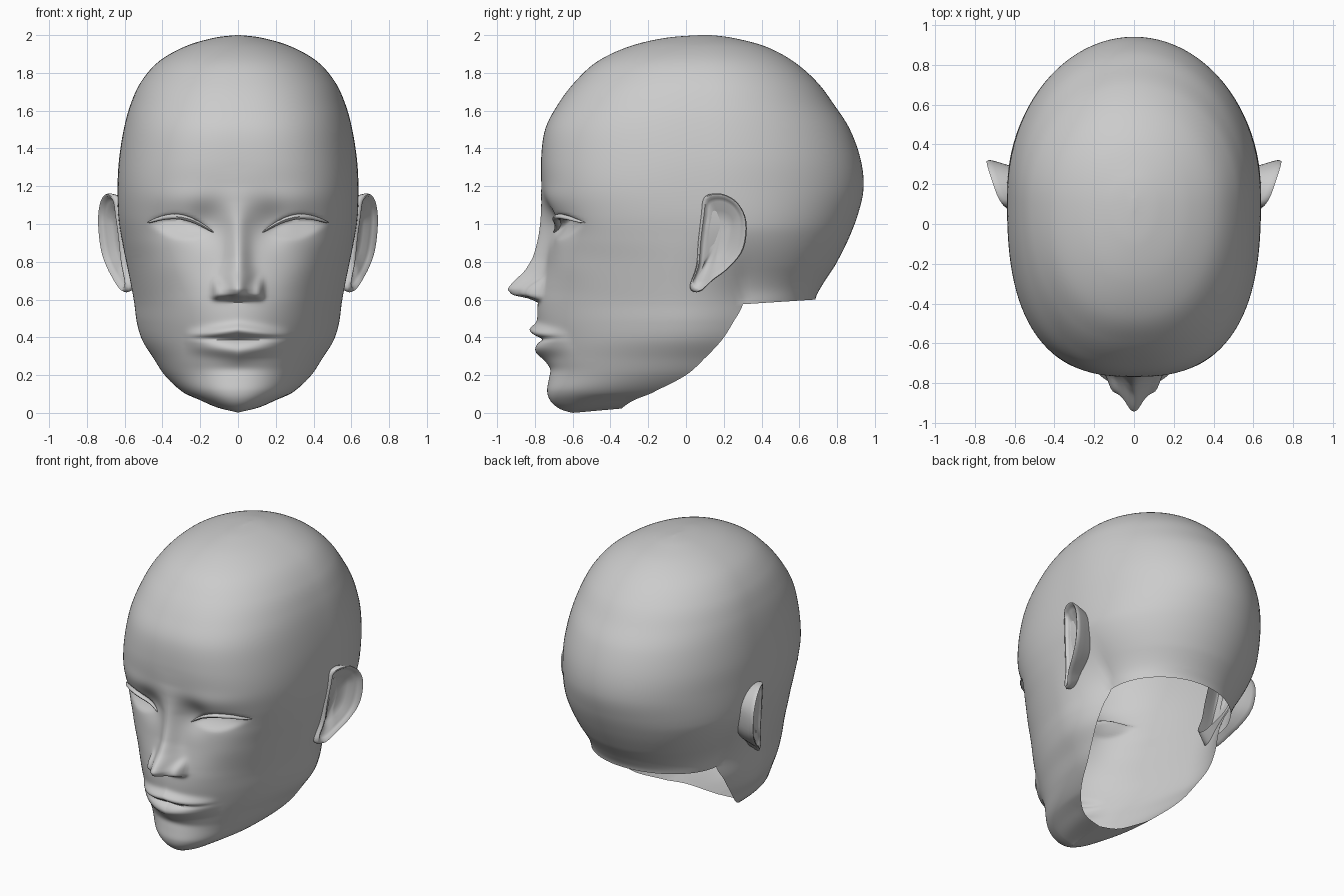
import bpy, bmesh, math
from mathutils import Vector
from mathutils.bvhtree import BVHTree

if "Cube" in bpy.data.objects:
    bpy.data.objects.remove(bpy.data.objects["Cube"])

clay = bpy.data.materials.new("clay grey")
clay.diffuse_color = (0.6, 0.6, 0.6, 1)
clay.use_nodes = True
clay.node_tree.nodes["Principled BSDF"].inputs["Base Color"].default_value = clay.diffuse_color


def make(name, bm):
    bmesh.ops.recalc_face_normals(bm, faces=bm.faces)
    me = bpy.data.meshes.new(name)
    bm.to_mesh(me)
    bm.free()
    me.materials.append(clay)
    ob = bpy.data.objects.new(name, me)
    bpy.context.collection.objects.link(ob)
    bpy.context.view_layer.objects.active = ob
    ob.select_set(True)
    bpy.ops.object.shade_smooth_by_angle(angle=math.radians(60))
    ob.select_set(False)
    return ob


def spline(p, t):
    """Catmull-Rom through tuples, t in index units."""
    i = min(int(t), len(p) - 2)
    f = t - i
    q = [p[max(0, min(len(p) - 1, i + k))] for k in (-1, 0, 1, 2)]
    return [b + 0.5 * f * (c - a + f * (2 * a - 5 * b + 4 * c - d + f * (3 * (b - c) + d - a)))
            for a, b, c, d in zip(*q)]


def lerp(tab, x):
    for (x0, y0), (x1, y1) in zip(tab, tab[1:]):
        if x0 <= x <= x1:
            return y0 + (y1 - y0) * (x - x0) / (x1 - x0)
    return 0.0


def g(v, c, s):
    return math.exp(-((v - c) / s) ** 2)


def step(v, e, s):
    return 1 / (1 + math.exp(max(-40, min(40, -(v - e) / s))))


# head sections: height, front y, back y, half width, y of widest point, squareness
ROWS = [
    (.0, -.60, .69, .002, -.34, 2), (.02, -.665, .69, .12, -.32, 2.1),
    (.06, -.715, .69, .205, -.27, 2.2), (.116, -.735, .69, .30, -.16, 2.2),
    (.20, -.725, .69, .39, 0, 2.15), (.29, -.74, .69, .455, .10, 2.1),
    (.386, -.765, .69, .525, .19, 2), (.48, -.785, .69, .56, .25, 2),
    (.575, -.785, .685, .575, .30, 2.1), (.66, -.77, .72, .585, .28, 2.2),
    (.80, -.74, .80, .605, .25, 2.4), (.92, -.73, .86, .62, .21, 2.6),
    (1.05, -.74, .91, .635, .18, 2.7), (1.19, -.76, .94, .638, .15, 2.7),
    (1.34, -.767, .925, .63, .15, 2.6), (1.50, -.746, .868, .605, .14, 2.5),
    (1.63, -.68, .785, .57, .13, 2.4), (1.75, -.59, .695, .515, .12, 2.3),
    (1.86, -.47, .57, .42, .11, 2.2), (1.94, -.30, .42, .28, .10, 2.1),
    (1.985, -.11, .25, .13, .10, 2), (2.0, .07, .13, .01, .10, 2)]
NECK = 8

NOSE = [(.585, 0), (.605, .05), (.625, .145), (.655, .175), (.69, .155), (.75, .105),
        (.82, .075), (.92, .055), (1.02, .035), (1.12, .015), (1.2, .004), (1.3, 0)]
NOSE_W = [(.5, .075), (.62, .078), (.7, .072), (.8, .06), (1.0, .06), (1.3, .12)]


def lid(u):
    return .957 + .05 * u + .055 * math.sin(math.pi * u)


def relief(x, z):
    """Forward push of the face at a point."""
    x = abs(x)
    d = lerp(NOSE, z) * math.exp(-(x / max(.03, lerp(NOSE_W, z))) ** 2)
    # nostril wings
    wing = .085 * math.exp(-((x - .085) / .048) ** 4)
    wing *= step(z, .607, .007) * (1 - step(z, .69, .016))
    d = (d ** 3 + wing ** 3) ** (1 / 3)
    # lips
    v = min(1, x / .285)
    f = 1 - v ** 2.5
    zc = .388 + .01 * v
    d += f * .05 * g(z, .438 - .035 * v, .032)
    d += f * .048 * g(z, .328 + .04 * v, .046)
    d -= f * .022 * g(z, zc, .013)
    d -= .010 * g(z, .23, .03) * g(x, 0, .2)
    # brow, socket, cheekbone
    d += .008 * g(z, 1.14, .06) * g(x, .28, .2)
    d -= .042 * g(x, .17, .09) * g(z, 1.0, .10) + .02 * g(x, .34, .12) * g(z, .99, .07)
    d += .012 * g(x, .36, .12) * g(z, .78, .1)
    # eye opening, set back under the lid
    u = (x - .13) / .35
    if 0 < u < 1:
        top, bot = lid(u), .955 + .045 * u - .055 * math.sin(math.pi * u)
        inside = step(z, bot, .006) * (1 - step(z, top, .004))
        d -= inside * math.sin(math.pi * u) ** .5 * (.006 + .055 * max(0, z - bot) / .1)
    return d


def taper(y, z):
    """Draws the jaw corner and nape in toward the neck."""
    t = max(0, min(1, (1.0 - z) / .425))
    k = max(0, min(1, (y + .1) / .4))
    return 1 - .23 * t * t * (3 - 2 * t) * k * k


# head shell, open at the neck
F, B, SUB = 60, 24, 10
bm = bmesh.new()
rings = []
for i in range((len(ROWS) - 1) * SUB + 1):
    z, yf, yb, w, ys, n = spline(ROWS, i / SUB)
    w = max(w, .002)
    pts = []
    for j in range(-F, F + 1):
        a = math.pi / 2 * (abs(j) / F) ** 1.4
        r = (math.cos(a) ** n + math.sin(a) ** n) ** (-1 / n) if abs(j) < F else 1
        x = math.copysign(w * r * math.sin(a), j)
        y = ys - (ys - yf) * r * math.cos(a)
        if y < -.2:
            y -= relief(x, z)
        lift = .025 * max(0, min(1, (y + .6) / .28)) * max(0, 1 - z / .1)
        pts.append((x * taper(y, z), y, z + lift))
    if i >= NECK * SUB:
        for j in range(1, 2 * B):
            a = math.pi * j / (2 * B)
            y = ys + (yb - ys) * math.sin(a)
            pts.append((w * math.cos(a) * taper(y, z), y,
                        z + .025 * math.sin(a) * max(0, 1 - (z - .575) / .2)))
    rings.append([bm.verts.new(p) for p in pts])
for r0, r1 in zip(rings, rings[1:]):
    m = len(r0)
    for k in range(m if m > 2 * F + 1 else m - 1):
        q = (k + 1) % m
        bm.faces.new((r0[k], r0[q], r1[q], r1[k]))
bm.faces.new(rings[-1])
bmesh.ops.remove_doubles(bm, verts=rings[0], dist=.0045)
tree = BVHTree.FromBMesh(bm)
make("head", bm)

# ear outline (y, z), running back from the top front
EAR = [(.10, 1.145), (.19, 1.16), (.275, 1.11), (.32, 1.01), (.305, .87), (.23, .77),
       (.14, .70), (.07, .64), (.02, .665), (.055, .78), (.065, .92), (.08, 1.05)]
# ear rings from back root to bowl: scale, x offset from the rim
EAR_RINGS = [(.68, -.14), (.86, -.07), (.97, -.028), (1.0, -.008), (.96, .006), (.88, .004),
             (.80, -.012), (.70, -.022), (.58, -.026), (.46, -.045), (.25, -.055), (.05, -.055)]


def ear(name, side):
    loop = [EAR[-1]] + EAR + EAR[:2]
    N = 48
    bm = bmesh.new()
    rings = []
    for s, off in EAR_RINGS:
        ring = []
        for k in range(N):
            y, z = spline(loop, 1 + k * 12 / N)
            front = max(0, min(1, (.13 - y) / .08))
            cz = .94 + (max(.82, min(1.03, z)) - .94) * min(1, s / .8)
            cy = .185 + .25 * (cz - .94)
            y, z = cy + (y - cy) * s, cz + (z - cz) * s
            x = .622 + .36 * (y - .02) + .06 * (z - .9) + off - .022 * front * s
            ring.append(bm.verts.new((side * x, y, z)))
        rings.append(ring)
    for r0, r1 in zip(rings, rings[1:]):
        for k in range(N):
            q = (k + 1) % N
            bm.faces.new((r0[k], r0[q], r1[q], r1[k]))
    bm.faces.new(rings[-1])
    make(name, bm)


def eyelid(name, side):
    """Thin upper lid ledge following the top of the eye."""
    bm = bmesh.new()
    rings = []
    for k in range(25):
        u = k / 24
        x, z = .13 + .35 * u, lid(u)
        hit = tree.ray_cast(Vector((x, -2, z + .014)), Vector((0, 1, 0)))[0]
        t = .2 + .8 * math.sin(math.pi * u) ** .6
        rings.append([bm.verts.new((side * x, hit.y - .003 + t * .022 * math.sin(a),
                                    z + t * .014 * math.cos(a)))
                      for a in [math.tau * j / 8 for j in range(8)]])
    for r0, r1 in zip(rings, rings[1:]):
        for j in range(8):
            q = (j + 1) % 8
            bm.faces.new((r0[j], r0[q], r1[q], r1[j]))
    for r in (rings[0], rings[-1]):
        bm.faces.new(r)
    make(name, bm)


for label, side in (("left", -1), ("right", 1)):
    ear(label + "_ear", side)
    eyelid(label + "_eyelid", side)
